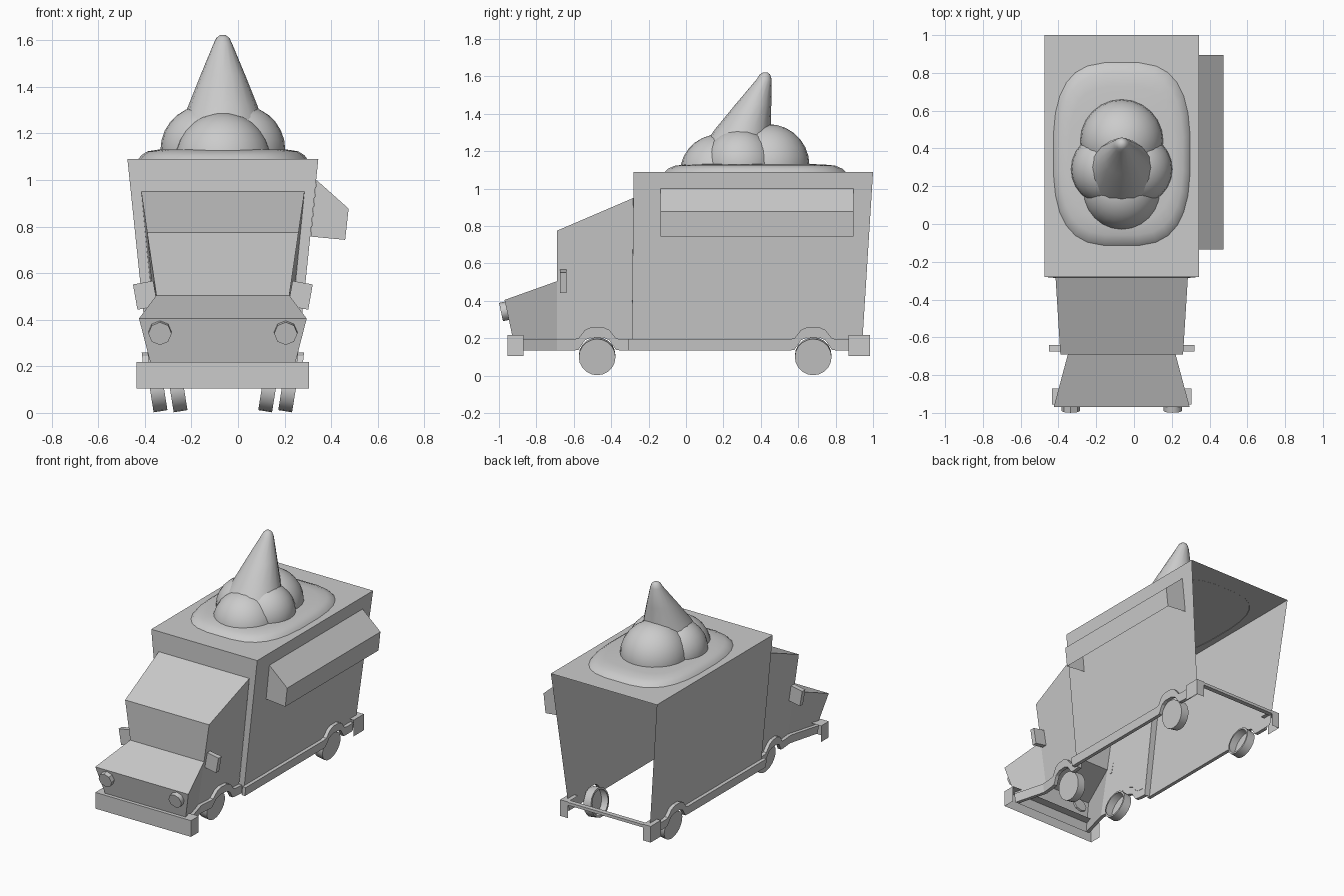
import bpy, bmesh, math
from mathutils import Vector, Matrix

if "Cube" in bpy.data.objects:
    bpy.data.objects.remove(bpy.data.objects["Cube"])

CX = -0.065  # centre line of the truck


def mesh(name, verts, faces, smooth=False):
    me = bpy.data.meshes.new(name)
    me.from_pydata([tuple(v) for v in verts], [], faces)
    bm = bmesh.new()
    bm.from_mesh(me)
    bmesh.ops.remove_doubles(bm, verts=bm.verts, dist=1e-5)
    bmesh.ops.recalc_face_normals(bm, faces=bm.faces)
    bm.to_mesh(me)
    bm.free()
    ob = bpy.data.objects.new(name, me)
    bpy.context.collection.objects.link(ob)
    if smooth:
        bpy.context.view_layer.objects.active = ob
        ob.select_set(True)
        bpy.ops.object.shade_smooth_by_angle(angle=math.radians(50))
        ob.select_set(False)
    return ob


def shell(name, profile, half, bridged):
    """Two mirrored side panels from a (y, z) outline, joined along chosen edges."""
    n = len(profile)
    verts = [(CX + s * half(y, z), y, z) for s in (-1, 1) for y, z in profile]
    faces = [list(range(n))[::-1], list(range(n, 2 * n))]
    faces += [(i, (i + 1) % n, n + (i + 1) % n, n + i) for i in bridged]
    return mesh(name, verts, faces)


def loft(name, rings, cap=True):
    n = len(rings[0])
    verts = [v for r in rings for v in r]
    faces = [(k * n + i, k * n + (i + 1) % n, (k + 1) * n + (i + 1) % n, (k + 1) * n + i)
             for k in range(len(rings) - 1) for i in range(n)]
    if cap:
        faces.append(range((len(rings) - 1) * n, len(rings) * n))
    return mesh(name, verts, [list(f) for f in faces], True)


def lerp(a, b, t):
    return a + (b - a) * t


# Widths of body, cab and hood
def box_half(y, z):
    return 0.31 + 0.104 * (z - 0.13)


def cab_half(y, z):
    h = z - 0.13
    if y < -0.69:
        return lerp(0.23 + 0.147 * h, 0.305 + 0.2 * h, (-0.69 - y) / 0.28)
    return lerp(0.27 + 0.098 * h, 0.23 + 0.147 * h, (-0.285 - y) / 0.405)


def arch(c):
    """Skirt stations over a wheel: y, top z, bottom z."""
    return [(c - 0.125, .195, .135), (c - 0.1, .2, .138), (c - 0.065, .245, .19), (c - 0.03, .26, .205),
            (c + 0.03, .26, .205), (c + 0.065, .245, .19), (c + 0.1, .2, .138), (c + 0.125, .195, .135)]


FRONT_Y, REAR_Y = -0.475, 0.68
box_line = [(-0.31, .195, .135)] + arch(REAR_Y) + [(0.88, .195, .135)]
cab_line = [(-0.91, .195, .135), (-0.69, .195, .135)] + arch(FRONT_Y) + [(-0.29, .195, .135)]

# Cargo box, open below and behind
low = [(y, b) for y, t, b in box_line[1:-1]]
shell("cargo_box", [(0.94, .135), (1.0, 1.09), (-0.28, 1.09), (-0.29, .135)] + low, box_half, [1])

# Front wall of the box around the cab opening
pts = [(box_half(0, .135), -.29, .135), (box_half(0, 1.09), -.28, 1.09),
       (cab_half(-.285, .95), -.282, .95), (cab_half(-.285, .135), -.29, .135)]
mesh("box_front_wall", [(CX + s * x, y, z) for s in (-1, 1) for x, y, z in pts],
     [(0, 1, 2, 3), (4, 7, 6, 5), (1, 5, 6, 2)])

# Cab and hood
low = [(y, b) for y, t, b in arch(FRONT_Y)][::-1]
shell("cab", [(-.69, .135), (-.69, .505), (-.69, .775), (-.282, .95), (-.29, .135)] + low,
      cab_half, [1, 2])
shell("hood", [(-.69, .135), (-.69, .505), (-.97, .405), (-.912, .135)], cab_half, [1, 2])


# Skirt trim with wheel arches
def skirt(name, line, half):
    for s in (-1, 1):
        rings = []
        for y, t, b in line:
            rings.append([(CX + s * (half(y, z) + d), y, z)
                          for z, d in ((t, 0), (t, .025), (b, .025), (b, 0))])
        verts = [v for r in rings for v in r]
        faces = [(k * 4 + i, k * 4 + i + 1, k * 4 + i + 5, k * 4 + i + 4)
                 for k in range(len(rings) - 1) for i in range(3)]
        m = len(verts)
        mesh(name + ("_left" if s < 0 else "_right"), verts,
             faces + [(0, 1, 2, 3), (m - 1, m - 2, m - 3, m - 4)])


skirt("box_skirt", box_line, box_half)
skirt("cab_skirt", cab_line, cab_half)


# Bumpers
def block(name, x0, x1, y0, y1, z0, z1, skip=()):
    v = [(x, y, z) for x in (x0, x1) for y in (y0, y1) for z in (z0, z1)]
    f = {"left": (0, 1, 3, 2), "right": (4, 6, 7, 5), "front": (0, 4, 5, 1),
         "back": (2, 3, 7, 6), "bottom": (0, 2, 6, 4), "top": (1, 5, 7, 3)}
    return mesh(name, v, [q for k, q in f.items() if k not in skip])


block("front_bumper", CX - .37, CX + .37, -.955, -.87, .105, .218, ("bottom", "back"))
for s, side, inner in ((-1, "left", "right"), (1, "right", "left")):
    xs = sorted((CX + s * .29, CX + s * .35))
    block("rear_bumper_" + side, *xs, .87, .983, .105, .218, ("bottom", "front", inner))
block("rear_bumper_strip", CX - .3, CX + .3, .95, .983, .195, .215)

# Wheels, leaning with the tops outward, hollow inside
for y, off, end in ((FRONT_Y, .197, "front"), (REAR_Y, .283, "rear")):
    for s in (-1, 1):
        axis, up = Vector((s, 0, -.16)).normalized(), Vector((s * .16, 0, 1)).normalized()
        c = Vector((CX + s * off, y, .104))
        ring = lambda d, r: [c + axis * d + r * (up * math.cos(a) + Vector((0, math.sin(a), 0)))
                             for a in (math.tau * i / 20 for i in range(20))]
        loft(f"{end}_wheel_{'left' if s < 0 else 'right'}",
             [ring(-.03, .085), ring(-.03, .098), ring(.03, .098)])

# Headlights and mirrors
for s, side in ((-1, "left"), (1, "right")):
    bpy.ops.mesh.primitive_cylinder_add(vertices=8, radius=.05, depth=.045,
                                        location=(CX + s * .27, -.967, .345))
    lamp = bpy.context.object
    lamp.name = "headlight_" + side
    lamp.rotation_mode = 'QUATERNION'
    lamp.rotation_quaternion = Vector((0, -.977, -.21)).to_track_quat('Z', 'Y')
    m = block("mirror_" + side, -.044, .044, -.017, .017, -.055, .055)
    m.location = (CX + s * .333, -.657, .505)
    m.rotation_euler = (0, s * math.radians(10), 0)

# Serving awning on the right, open underneath
sec = [(.337, 1.0), (.475, .877), (.46, .743), (.312, .757)]
mesh("awning", [(x, y, z) for y in (-.135, .895) for x, z in sec],
     [(0, 1, 2, 3), (7, 6, 5, 4), (0, 4, 5, 1), (1, 5, 6, 2)])


# Melted base on the roof
def oval(hx, hy, z, n=28, e=0.62):
    out = []
    for i in range(n):
        a = math.tau * (i + .5) / n
        c, q = math.cos(a), math.sin(a)
        out.append((CX + hx * math.copysign(abs(c) ** e, c),
                    .37 + hy * math.copysign(abs(q) ** (e + .1), q), z))
    return out


loft("melted_base", [oval(.365, .488, 1.088), oval(.352, .47, 1.106), oval(.325, .43, 1.123),
                     oval(.28, .36, 1.13), oval(.18, .22, 1.132)])

# Ice cream scoops, trimmed at the roof
for name, x, y, z, r in (("front_scoop", 0, .175, 1.082, .208), ("back_scoop", 0, .44, 1.125, .22),
                         ("left_scoop", -.078, .29, 1.13, .19), ("right_scoop", .078, .29, 1.13, .19)):
    me = bpy.data.meshes.new(name)
    bm = bmesh.new()
    bmesh.ops.create_uvsphere(bm, u_segments=24, v_segments=14, radius=r,
                              matrix=Matrix.Translation((CX + x, y, z)))
    bmesh.ops.bisect_plane(bm, geom=bm.verts[:] + bm.edges[:] + bm.faces[:],
                           plane_co=(0, 0, 1.095), plane_no=(0, 0, 1), clear_inner=True)
    for f in bm.faces:
        f.smooth = True
    bm.to_mesh(me)
    bm.free()
    bpy.context.collection.objects.link(bpy.data.objects.new(name, me))

# Leaning peak with a rounded tip
peak = [(1.22, .27, .185), (1.32, .305, .148), (1.45, .36, .096), (1.585, .418, .04),
        (1.61, .422, .028), (1.622, .424, .012)]
loft("swirl_peak", [[(CX + r * math.cos(math.tau * i / 16), y + r * math.sin(math.tau * i / 16), z)
                     for i in range(16)] for z, y, r in peak])
